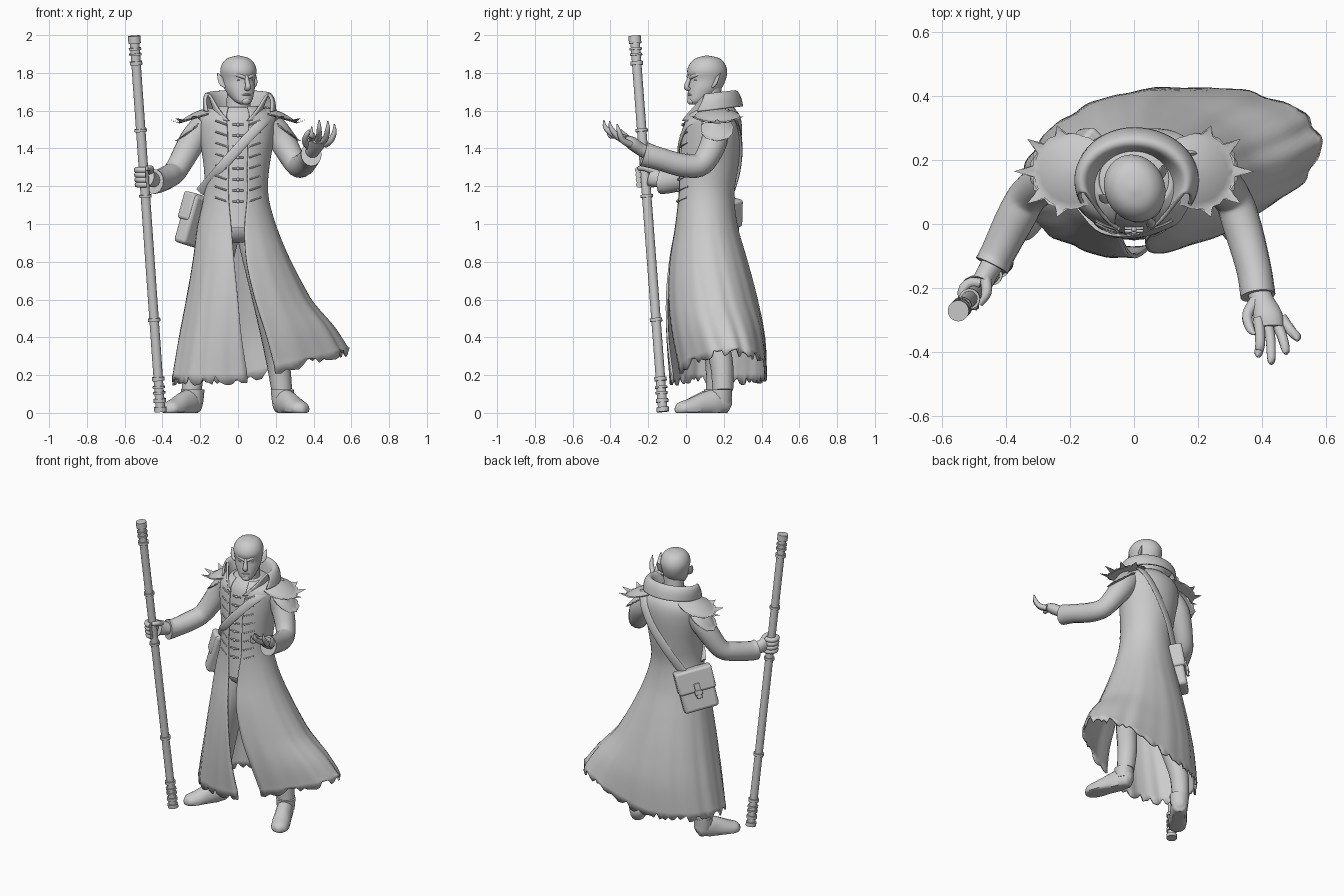
import bpy, bmesh, math, random
from mathutils import Vector, Matrix

random.seed(4)
if "Cube" in bpy.data.objects:
    bpy.data.objects.remove(bpy.data.objects["Cube"])

grey = bpy.data.materials.new("plain_grey")
grey.use_nodes = True
grey.diffuse_color = (0.6, 0.6, 0.6, 1)
grey.node_tree.nodes["Principled BSDF"].inputs["Base Color"].default_value = (0.6, 0.6, 0.6, 1)


def finish(name, bm, angle=50):
    bmesh.ops.recalc_face_normals(bm, faces=bm.faces)
    me = bpy.data.meshes.new(name)
    bm.to_mesh(me)
    bm.free()
    me.materials.append(grey)
    me.shade_smooth()
    me.set_sharp_from_angle(angle=math.radians(angle))
    ob = bpy.data.objects.new(name, me)
    bpy.context.collection.objects.link(ob)
    return ob


def spline(pts, n):
    """Smooth interpolation of tuples, n steps per span."""
    out = []
    for i in range(len(pts) - 1):
        a, b, c, d = pts[max(i - 1, 0)], pts[i], pts[i + 1], pts[min(i + 2, len(pts) - 1)]
        for k in range(n):
            t = k / n
            out.append(tuple(q + 0.5 * t * (r - p + t * (2*p - 5*q + 4*r - s + t * (3*q - p - 3*r + s)))
                             for p, q, r, s in zip(a, b, c, d)))
    return out + [pts[-1]]


def loft(name, rings, wrap=True):
    bm = bmesh.new()
    vs = [[bm.verts.new(p) for p in r] for r in rings]
    n = len(vs[0])
    for a, b in zip(vs, vs[1:]):
        for i in range(n if wrap else n - 1):
            j = (i + 1) % n
            bm.faces.new((a[i], a[j], b[j], b[i]))
    if wrap:
        bm.faces.new(vs[0])
        bm.faces.new(vs[-1])
    return finish(name, bm)


def tube(name, pts, ref=(1, 0, 0), n=5, sides=16, floor=False, m=Matrix()):
    """Tapered tube; each point is x, y, z, side radius, depth radius."""
    path = spline(pts, n)
    rings = []
    for i, p in enumerate(path):
        t = Vector(path[min(i + 1, len(path) - 1)][:3]) - Vector(path[max(i - 1, 0)][:3])
        u = t.cross(Vector(ref)).normalized()
        v = u.cross(t).normalized()
        ring = []
        for k in range(sides):
            a = math.tau * k / sides
            q = m @ (Vector(p[:3]) + u * math.cos(a) * max(p[3], 0.001) + v * math.sin(a) * max(p[4], 0.001))
            if floor:
                q.z = max(q.z, 0)
            ring.append(q)
        rings.append(ring)
    return loft(name, rings)


def ball(name, loc, size, m=Matrix()):
    bm = bmesh.new()
    bmesh.ops.create_uvsphere(bm, u_segments=20, v_segments=12, radius=1,
                              matrix=m @ Matrix.Translation(loc) @ Matrix.Diagonal((*size, 1)))
    return finish(name, bm)


def box(name, loc, size, m, bevel):
    bm = bmesh.new()
    bmesh.ops.create_cube(bm, size=1, matrix=m @ Matrix.Translation(loc) @ Matrix.Diagonal((*size, 1)))
    mod = finish(name, bm).modifiers.new("rounded", 'BEVEL')
    mod.width, mod.segments = bevel, 3


def shell(name, rows, n, cols, thick, fold=0.0, hem=False, tilt=0.0):
    """Open-fronted garment; rows are z, left, right, front, back, gap start, gap end."""
    table = spline(rows, n)
    rag = [random.uniform(-0.035, 0.015) for _ in range(cols + 1)]
    rings = []
    for r, (z, xl, xr, yf, yb, g0, g1) in enumerate(table):
        a0, a1 = (math.asin(g / (xr if g > 0 else xl)) for g in (g1, g0))
        low = max(0, (1.1 - z) / 0.9)
        ring = []
        for c in range(cols + 1):
            a = a0 + (math.tau + a1 - a0) * c / cols
            f = 1 + fold * low * (math.sin(13 * a) + 0.6 * math.sin(23 * a + 1))
            x = f * (xr if math.sin(a) > 0 else xl) * math.sin(a)
            y = (yf + yb) / 2 - f * (yb - yf) / 2 * math.cos(a) + 0.14 * x * low
            zz = z + tilt * (y - .15)
            if hem and z < 0.6:
                edge = 0.18 + 0.15 * max(0, x / 0.58)
                zz = 0.6 - (0.6 - z) * (0.6 - edge) / 0.4
                if r == len(table) - 1:
                    zz += rag[c]
            ring.append((x, y, zz))
        rings.append(ring)
    mod = loft(name, rings, wrap=False).modifiers.new("cloth", 'SOLIDIFY')
    mod.thickness, mod.offset = thick, 0


# Long coat, torso beneath and collar
coat = [(1.62, .11, .11, .04, .24, -.05, .05), (1.57, .19, .19, .0, .28, -.06, .06),
        (1.48, .20, .19, -.02, .29, -.055, .055), (1.30, .175, .16, -.035, .27, -.05, .05),
        (1.15, .175, .155, -.04, .25, -.05, .05), (0.98, .21, .20, -.055, .27, -.035, .035),
        (0.8, .235, .275, -.085, .32, -.02, .045), (0.6, .27, .38, -.1, .37, .0, .09),
        (0.4, .31, .50, -.095, .405, .02, .15), (0.2, .345, .58, -.075, .41, .05, .2)]
shell("long_coat", coat, 5, 110, 0.012, 0.012, True)

body = []
for z, xl, xr, yf, yb, _, _ in spline(coat[:6], 4):
    body.append([((xr if math.sin(a) > 0 else xl) * .95 * math.sin(a),
                  (yf + yb) / 2 - (yb - yf) * .485 * math.cos(a), z)
                 for a in (math.tau * k / 48 for k in range(48))])
loft("vest", body)
ball("trouser_front", (0, .05, 1.0), (.12, .09, .1))
shell("collar", [(1.565, .12, .12, -.025, .23, -.045, .045), (1.62, .13, .13, -.015, .235, -.1, .1),
                 (1.68, .152, .155, .01, .245, -.142, .144), (1.687, .17, .172, .01, .265, -.162, .163),
                 (1.655, .18, .19, -.01, .285, -.17, .178), (1.605, .18, .197, -.025, .297, -.162, .174)],
      4, 48, 0.012, tilt=.12)


def front_y(x, z):
    row = min(spline(coat, 8), key=lambda r: abs(r[0] - z))
    rx = row[2] if x > 0 else row[1]
    mid = (row[3] + row[4]) / 2
    return mid - (mid - row[3]) * math.sqrt(max(0, 1 - (x / rx) ** 2))


# Vest clasps and slanted stitching
for i in range(8):
    z = 1.12 + i * 0.058
    tube("clasp", [(x, front_y(x, z) - .001, z, .005, .005) for x in (-.03, 0, .03)], (0, 1, 0), 2, 8)
    ball("button", (0, front_y(0, z) - .003, z), (.009, .008, .009))
    for s in (-1, 1):
        tube("stitch", [(s * x, front_y(s * x, z) - .005, z + (x - .06) * .35, .005, .006)
                        for x in (.06, .09, .12)], (0, 1, 0), 2, 6)

# Head, turned a little to its left
H = Matrix.Translation((0.003, .11, 0)) @ Matrix.Rotation(math.radians(25), 4, 'Z')
skull = [(1.633, .022, -.095, -.05), (1.65, .045, -.106, -.01), (1.68, .064, -.106, .04),
         (1.72, .08, -.102, .08), (1.765, .087, -.097, .103), (1.81, .094, -.106, .11),
         (1.85, .083, -.09, .097), (1.878, .055, -.058, .067), (1.891, .008, -.008, .012)]
loft("head", [[H @ Vector((w * math.cos(a), (f + b) / 2 + (b - f) / 2 * math.sin(a), z))
               for a in (math.tau * k / 32 for k in range(32))] for z, w, f, b in spline(skull, 4)])
tube("neck", [(0, .13, 1.54, .08, .08), (0, .13, 1.62, .065, .065), (.01, .125, 1.73, .062, .062)])
tube("nose", [(0, -.096, 1.785, .008, .01), (0, -.111, 1.75, .011, .012), (0, -.119, 1.725, .014, .016),
              (0, -.104, 1.712, .01, .014)], m=H)
tube("mouth", [(-.028, -.093, 1.682, .005, .004), (0, -.106, 1.686, .006, .005), (.028, -.093, 1.682, .005, .004)],
     (0, 0, 1), m=H)
ball("chin", (0, -.095, 1.65), (.025, .016, .018), H)
for s in (-1, 1):
    tube("brow", [(s * .008, -.098, 1.774, .01, .009), (s * .035, -.09, 1.785, .01, .01),
                  (s * .066, -.064, 1.795, .005, .006)], (0, 0, 1), m=H)
    ball("eye", (s * .033, -.08, 1.76), (.015, .01, .006), H)
    tube("ear", [(s * .078, -.005, 1.725, .007, .01), (s * .09, .006, 1.745, .008, .02),
                 (s * .1, .016, 1.772, .007, .016), (s * .11, .03, 1.8, .002, .002)], m=H)

# Spiked shoulder guards sloping away from the neck, with a plain lower layer
for s in (-1, 1):
    for name, x0, top, drop, size, slope, point in (("shoulder_guard", .195, 1.605, .03, .115, .3, .5),
                                                    ("lower_shoulder_guard", .235, 1.545, .035, .083, .75, .12)):
        rings = []
        for r in (.02, .3, .6, .85, 1, 1.2):
            ring = []
            for k in range(40):
                a = math.tau * k / 40
                out = max(0, math.cos(a * .85 if a < math.pi else (math.tau - a) * .85))
                spike = r > 1 and k % 4 == 0
                q = r if r <= 1 else 1 + (point * out if spike else .03)
                z = top - drop * min(r, 1) ** 2 - slope * size * min(r, 1) * math.cos(a)
                z += .05 * (point - .2) * out if spike else 0
                ring.append((s * (x0 + size * q * math.cos(a)), .165 + size * q * math.sin(a), z))
            rings.append(ring)
        mod = loft(name, rings).modifiers.new("leather", 'SOLIDIFY')
        mod.thickness = 0.008

# Sleeves
tube("right_sleeve", [(-.17, .15, 1.53, .07, .07), (-.24, .15, 1.44, .07, .072), (-.325, .095, 1.29, .06, .062),
                      (-.37, .02, 1.25, .062, .062), (-.425, -.09, 1.225, .062, .055),
                      (-.445, -.13, 1.225, .066, .056)])
tube("left_sleeve", [(.17, .15, 1.53, .07, .07), (.235, .15, 1.44, .07, .072), (.305, .085, 1.32, .062, .06),
                     (.34, -.01, 1.31, .062, .06), (.375, -.14, 1.345, .06, .055),
                     (.388, -.225, 1.37, .066, .055)])

# Open left hand, palm up
tube("left_palm", [(.385, -.19, 1.37, .035, .035), (.40, -.24, 1.395, .034, .038), (.42, -.29, 1.43, .034, .046),
                   (.425, -.325, 1.447, .022, .042)])
for i, (x, y, z) in enumerate([(.39, -.415, 1.515), (.43, -.435, 1.55), (.475, -.405, 1.545), (.51, -.365, 1.53)]):
    bx, bz = .39 + i * .024, 1.455 - i * .008
    tube("left_finger", [(bx, -.295, bz - .01, .018, .018), ((bx + x) / 2 + .005, -.37 + i * .012, bz + .012, .017, .016),
                         (x, y + .012, z - .045, .013, .013), (x, y, z, .003, .003)], sides=10)
tube("left_thumb", [(.385, -.235, 1.40, .02, .02), (.355, -.285, 1.435, .017, .017), (.365, -.33, 1.475, .013, .013),
                    (.38, -.345, 1.50, .003, .003)], sides=10)

# Staff with collars, held by the right fist
foot, tip = Vector((-.41, -.122, 0.006)), Vector((-.55, -.272, 1.996))


def staff_part(name, z0, z1, r):
    a, b = (foot.lerp(tip, z / 2) for z in (z0, z1))
    tube(name, [(*a, r, r), (*b, r, r)], n=1, sides=20)


staff_part("staff", 0, 2, .025)
for z, h in ((1.96, .04), (1.925, .012), (1.895, .012), (1.845, .02), (1.49, .015), (1.14, .015),
             (.48, .018), (.165, .02), (.125, .012), (.095, .012), (.05, .02), (0, .025)):
    staff_part("staff_collar", z, z + h, .033)
tube("right_palm", [(-.44, -.12, 1.23, .036, .036), (-.46, -.155, 1.24, .045, .034),
                    (-.475, -.185, 1.25, .05, .034)])
for i in range(4):
    z = 1.208 + i * .026
    c = foot.lerp(tip, z / 2)
    tube("right_finger", [(c.x + .037 * math.cos(a), c.y + .037 * math.sin(a), z, .016, .016)
                          for a in (math.radians(60 + 45 * k) for k in range(6))], (0, 0, 1), 2, 10)
tube("right_thumb", [(-.465, -.17, 1.275, .018, .018), (-.462, -.215, 1.295, .016, .016),
                     (-.485, -.25, 1.295, .012, .012)], (0, 0, 1), sides=10)

# Legs and boots
tube("left_leg", [(.07, .12, 1.0, .09, .09), (.12, .10, .75, .085, .08), (.165, .125, .5, .07, .065),
                  (.21, .185, .28, .062, .062), (.232, .195, .12, .055, .055)])
tube("right_leg", [(-.07, .12, 1.0, .09, .09), (-.12, .10, .75, .085, .08), (-.17, .13, .5, .07, .065),
                   (-.23, .16, .28, .06, .06), (-.245, .16, .12, .053, .053)])
for name, heel, toe in (("left", (.222, .215), (.337, -.035)), ("right", (-.222, .18), (-.37, -.025))):
    pts = []
    for t, z, w, h in ((-.08, .045, .02, .02), (0, .05, .045, .06), (.2, .055, .053, .072), (.45, .04, .054, .07),
                       (.75, .025, .058, .053), (.98, .02, .048, .038), (1.08, .02, .012, .016)):
        pts.append((heel[0] + (toe[0] - heel[0]) * t, heel[1] + (toe[1] - heel[1]) * t, z, w, h))
    tube(name + "_boot", pts, (0, 0, 1), floor=True)
    ax, ay = (heel[i] + (toe[i] - heel[i]) * .12 for i in (0, 1))
    tube(name + "_boot_cuff", [(ax, ay, .05, .055, .055), (ax, ay, .095, .058, .06), (ax, ay, .125, .06, .062)])

# Shoulder bag and its strap
B = (Matrix.Translation((-.207, .18, 1.01)) @ Matrix.Rotation(math.radians(45), 4, 'Z')
     @ Matrix.Rotation(math.radians(10), 4, 'X') @ Matrix.Rotation(math.radians(12), 4, 'Y'))
box("bag", (0, 0, 0), (.225, .085, .27), B, .02)
box("bag_flap", (0, .012, .065), (.24, .085, .15), B, .015)
box("bag_tab", (0, .056, .0), (.035, .016, .1), B, .004)
box("bag_buckle", (0, .062, -.01), (.05, .014, .03), B, .004)
line = [(.19 - .39 * t, 1.59 - .42 * t ** 1.1) for t in (0, .15, .3, .45, .6, .75, .9, 1)]
tube("strap_front", [(x, front_y(x, z) - .01, z, .026, .007) for x, z in line], (0, 1, 0), 3, 10)
tube("strap_back", [(.17, .215, 1.61, .03, .007), (.125, .273, 1.53, .03, .007), (.045, .291, 1.40, .03, .007),
                    (-.05, .273, 1.26, .03, .007), (-.14, .225, 1.12, .03, .007)], (-.2, 1, 0), 4, 10)
